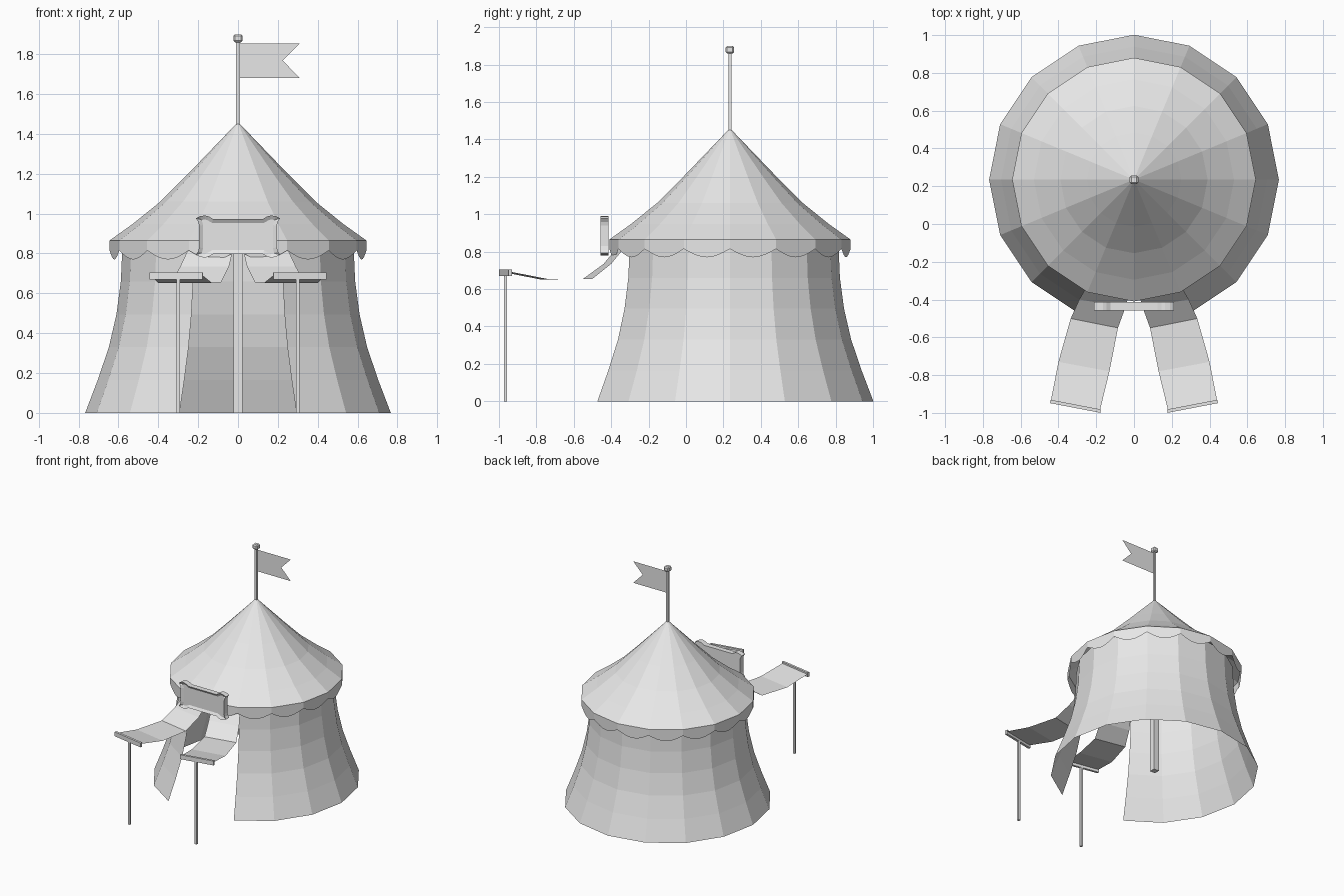
import bpy, bmesh, math
from mathutils import Matrix, Vector

if "Cube" in bpy.data.objects:
    bpy.data.objects.remove(bpy.data.objects["Cube"])

CY = 0.235          # tent centre on y
SIDES = 16
STEP = 2 * math.pi / SIDES

canvas = bpy.data.materials.new("light grey")
canvas.use_nodes = True
canvas.diffuse_color = (0.8, 0.8, 0.8, 1)
canvas.node_tree.nodes["Principled BSDF"].inputs["Base Color"].default_value = (0.8, 0.8, 0.8, 1)


def add_object(name, bm):
    mesh = bpy.data.meshes.new(name)
    bm.to_mesh(mesh)
    bm.free()
    mesh.materials.append(canvas)
    obj = bpy.data.objects.new(name, mesh)
    bpy.context.collection.objects.link(obj)
    return obj


def ring_point(r, angle, z):
    return Vector((r * math.cos(angle), CY + r * math.sin(angle), z))


def lathe(name, profile, start, faces):
    """Sweep a (radius, z) profile round the tent axis."""
    bm = bmesh.new()
    rows = [[bm.verts.new(ring_point(r, (start + i) * STEP, z)) for r, z in profile]
            for i in range(faces + 1)]
    for a, b in zip(rows, rows[1:]):
        for j in range(len(profile) - 1):
            bm.faces.new((a[j], b[j], b[j + 1], a[j + 1]))
    bmesh.ops.remove_doubles(bm, verts=bm.verts, dist=0.0005)
    return add_object(name, bm)


def box(name, centre, size, turn=0):
    bm = bmesh.new()
    matrix = (Matrix.Translation(centre) @ Matrix.Rotation(turn, 4, 'Z')
              @ Matrix.Diagonal((*size, 1)))
    bmesh.ops.create_cube(bm, size=1, matrix=matrix)
    return add_object(name, bm)


# Flared wall, open over the two front sides
lathe("tent_wall", [(0.767, 0), (0.704, 0.165), (0.648, 0.33), (0.61, 0.495),
                    (0.588, 0.66), (0.579, 0.86)], -3, 14)

# Concave conical roof
lathe("roof", [(0.645, 0.865), (0.53, 0.947), (0.39, 1.06), (0.25, 1.2), (0, 1.46)], 0, SIDES)

# Scalloped valance, one scallop on each side
bm = bmesh.new()
CUTS = 8
for i in range(SIDES):
    a, b = (ring_point(0.645, (i + k) * STEP, 0.865) for k in (0, 1))
    top = [bm.verts.new(a.lerp(b, k / CUTS)) for k in range(CUTS + 1)]
    low = [bm.verts.new(v.co - Vector((0, 0, 0.05 + 0.045 * math.sin(math.pi * k / CUTS))))
           for k, v in enumerate(top)]
    for k in range(CUTS):
        bm.faces.new((low[k], low[k + 1], top[k + 1], top[k]))
bmesh.ops.remove_doubles(bm, verts=bm.verts, dist=0.0005)
add_object("valance", bm)

# Centre pole, mast and finial
box("centre_pole", (0, CY, 0.71), (0.045, 0.045, 1.42))
box("mast", (0, CY, 1.64), (0.018, 0.018, 0.46))
finial = box("finial", (0, CY, 1.88), (0.045, 0.045, 0.04))
bevel = finial.modifiers.new("bevel", 'BEVEL')
bevel.width = 0.008
bevel.segments = 1

# Swallow-tailed flag
bm = bmesh.new()
outline = [(0.005, 1.68), (0.31, 1.68), (0.225, 1.768), (0.31, 1.855), (0.005, 1.855)]
bm.faces.new([bm.verts.new((x, CY, z)) for x, z in outline])
add_object("flag", bm)

# Door flaps held out as awnings: inner edge and outer edge of each fold
FOLDS = [((0.025, -0.37, 0.82), (0.25, -0.33, 0.82)),
         ((0.045, -0.44, 0.735), (0.29, -0.40, 0.735)),
         ((0.085, -0.55, 0.655), (0.335, -0.50, 0.655)),
         ((0.13, -0.78, 0.652), (0.40, -0.73, 0.652)),
         ((0.18, -0.985, 0.692), (0.44, -0.935, 0.692))]
for side, word in ((1, "left"), (-1, "right")):
    bm = bmesh.new()
    rows = [[bm.verts.new((side * x, y, z)) for x, y, z in pair] for pair in FOLDS]
    for a, b in zip(rows, rows[1:]):
        quad = (a[0], b[0], b[1], a[1])
        bm.faces.new(quad if side > 0 else quad[::-1])
    add_object(word + "_awning", bm)
    box(word + "_awning_bar", (side * 0.31, -0.965, 0.687), (0.272, 0.018, 0.035), side * 0.19)
    box(word + "_awning_post", (side * 0.3, -0.965, 0.335), (0.018, 0.018, 0.67))

# Sign board with curled corners and a recessed panel
corner = [(0.195, 0.055), (0.2, 0.075), (0.212, 0.092), (0.19, 0.102), (0.165, 0.106),
          (0.145, 0.1), (0.125, 0.088)]
half = corner + [(-x, z) for x, z in reversed(corner)]
outline = half + [(-x, -z) for x, z in half]
bm = bmesh.new()
front = bm.faces.new([bm.verts.new((x, -0.457, 0.885 + z)) for x, z in outline])
back = bmesh.ops.extrude_face_region(bm, geom=[front], use_keep_orig=True)
bmesh.ops.translate(bm, vec=(0, 0.043, 0),
                    verts=[g for g in back["geom"] if isinstance(g, bmesh.types.BMVert)])
bmesh.ops.recalc_face_normals(bm, faces=bm.faces)
front = min(bm.faces, key=lambda f: f.calc_center_median().y)
bmesh.ops.inset_region(bm, faces=[front], thickness=0.02)
bmesh.ops.translate(bm, vec=(0, 0.012, 0), verts=front.verts)
add_object("sign_board", bm)
